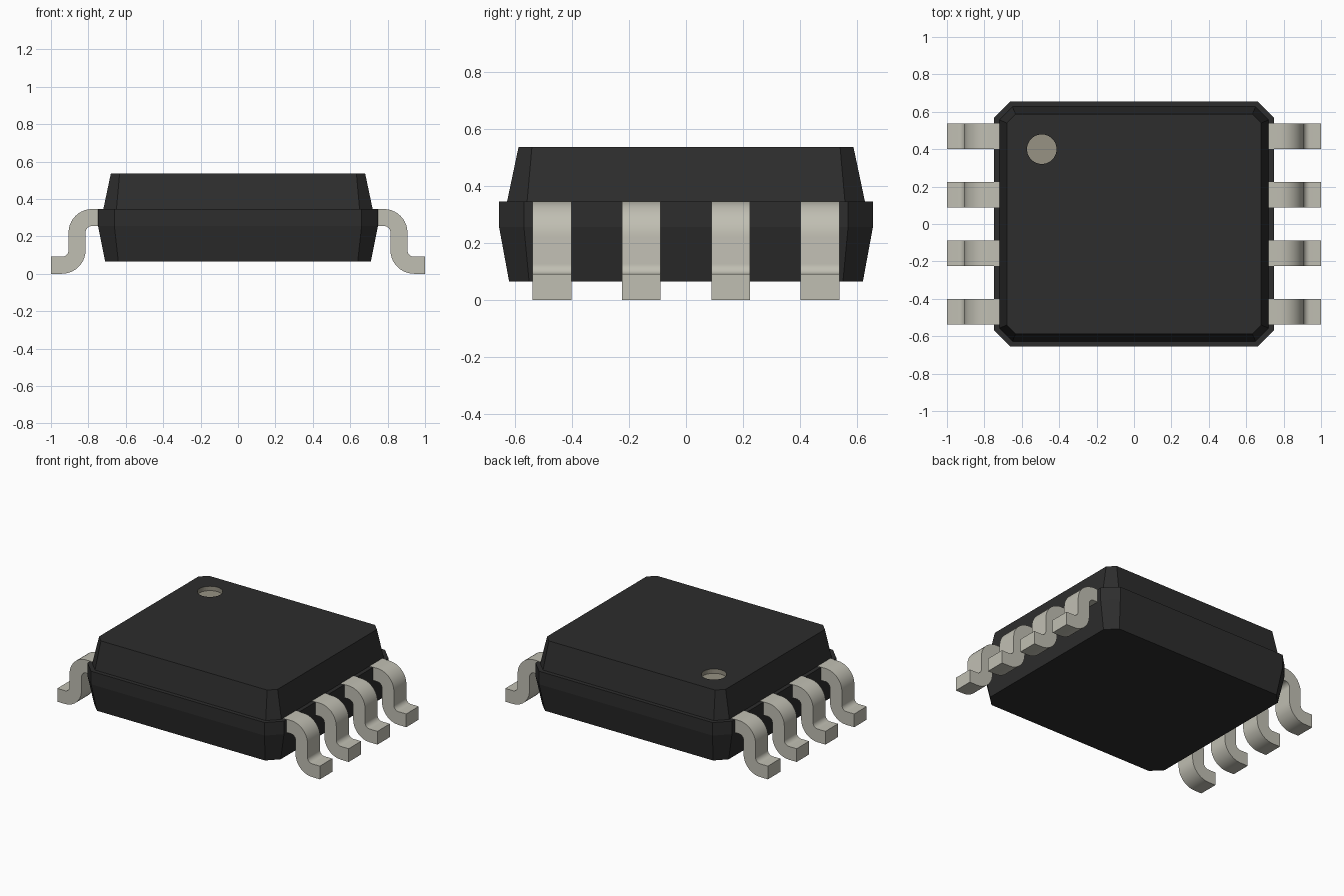
import bpy, bmesh, math

cube = bpy.data.objects.get("Cube")
if cube:
    bpy.data.objects.remove(cube, do_unlink=True)


def material(name, color):
    m = bpy.data.materials.new(name)
    m.use_nodes = True
    m.diffuse_color = (*color, 1)
    bsdf = next(n for n in m.node_tree.nodes if n.type == 'BSDF_PRINCIPLED')
    bsdf.inputs["Base Color"].default_value = (*color, 1)
    return m


BLACK = material("black_plastic", (0.026, 0.026, 0.026))
METAL = material("tinned_metal", (0.53, 0.52, 0.45))
DOT = material("marker_tan", (0.31, 0.29, 0.23))


def finish(bm, name, mats):
    bmesh.ops.recalc_face_normals(bm, faces=bm.faces[:])
    mesh = bpy.data.meshes.new(name)
    bm.to_mesh(mesh)
    bm.free()
    for m in mats:
        mesh.materials.append(m)
    ob = bpy.data.objects.new(name, mesh)
    bpy.context.collection.objects.link(ob)
    return ob


def smooth(ob):
    bpy.ops.object.select_all(action='DESELECT')
    ob.select_set(True)
    bpy.context.view_layer.objects.active = ob
    bpy.ops.object.shade_smooth_by_angle(angle=math.radians(30))


def octagon(bm, hx, hy, c, z):
    """Ring of vertices: rectangle with cut corners."""
    pts = [(hx, -hy + c), (hx, hy - c), (hx - c, hy), (-hx + c, hy),
           (-hx, hy - c), (-hx, -hy + c), (-hx + c, -hy), (hx - c, -hy)]
    return [bm.verts.new((x, y, z)) for x, y in pts]


def bridge(bm, a, b, mat=0):
    n = len(a)
    for i in range(n):
        f = bm.faces.new((a[i], a[(i + 1) % n], b[(i + 1) % n], b[i]))
        f.material_index = mat


# Moulded body: stacked cut-corner rings with a shoulder above the parting line
bm = bmesh.new()
levels = [(0.71, 0.62, 0.07, 0.065), (0.748, 0.655, 0.087, 0.255),
          (0.748, 0.655, 0.087, 0.345), (0.72, 0.627, 0.07, 0.345),
          (0.68, 0.587, 0.047, 0.535)]
rings = [octagon(bm, *lv) for lv in levels]
bm.faces.new(rings[0][::-1])
for lower, upper in zip(rings, rings[1:]):
    bridge(bm, lower, upper)

# Round marker recess sunk into the top face
N, TOP, DEPTH = 40, 0.535, 0.03


def circle(z):
    return [bm.verts.new((-0.493 + 0.079 * math.cos(2 * math.pi * i / N),
                          0.4 + 0.079 * math.sin(2 * math.pi * i / N), z)) for i in range(N)]


rim, floor = circle(TOP), circle(TOP - DEPTH)
bridge(bm, floor, rim, 1)
bm.faces.new(floor).material_index = 1
edges = []
for loop in (rings[-1], rim):
    for i, v in enumerate(loop):
        w = loop[(i + 1) % len(loop)]
        edges.append(bm.edges.get((v, w)) or bm.edges.new((v, w)))
bmesh.ops.triangle_fill(bm, edges=edges, use_beauty=True, normal=(0, 0, 1))
finish(bm, "body", [BLACK, DOT])

# Gull-wing lead profile as (inner, outer) point pairs
R_IN, R_OUT, STEPS = 0.035, 0.126, 10


def arc(cx, cz, r, a):
    return (cx + r * math.cos(a), cz + r * math.sin(a))


lead_pairs = [((0.72, 0.255), (0.72, 0.346))]
for i in range(STEPS + 1):      # bend down
    a = math.pi / 2 * (1 - i / STEPS)
    lead_pairs.append((arc(0.78, 0.22, R_IN, a), arc(0.78, 0.22, R_OUT, a)))
for i in range(STEPS + 1):      # bend out to the foot
    a = math.pi + math.pi / 2 * i / STEPS
    lead_pairs.append((arc(0.941, 0.126, R_OUT, a), arc(0.941, 0.126, R_IN, a)))
lead_pairs.append(((1.0, 0.0), (1.0, 0.091)))


def lead(name, side, yc, half=0.068):
    bm = bmesh.new()
    sections = []
    for (ix, iz), (ox, oz) in lead_pairs:
        sections.append([bm.verts.new((side * x, yc + dy, z)) for x, dy, z in
                         ((ix, -half, iz), (ix, half, iz), (ox, half, oz), (ox, -half, oz))])
    for a, b in zip(sections, sections[1:]):
        bridge(bm, a, b)
    bm.faces.new(sections[0])
    bm.faces.new(sections[-1])
    smooth(finish(bm, name, [METAL]))


for side, label in ((1, "left"), (-1, "right")):
    for k in range(4):
        lead(f"lead_{label}_{k + 1}", side, -0.47 + k * 0.3133)
